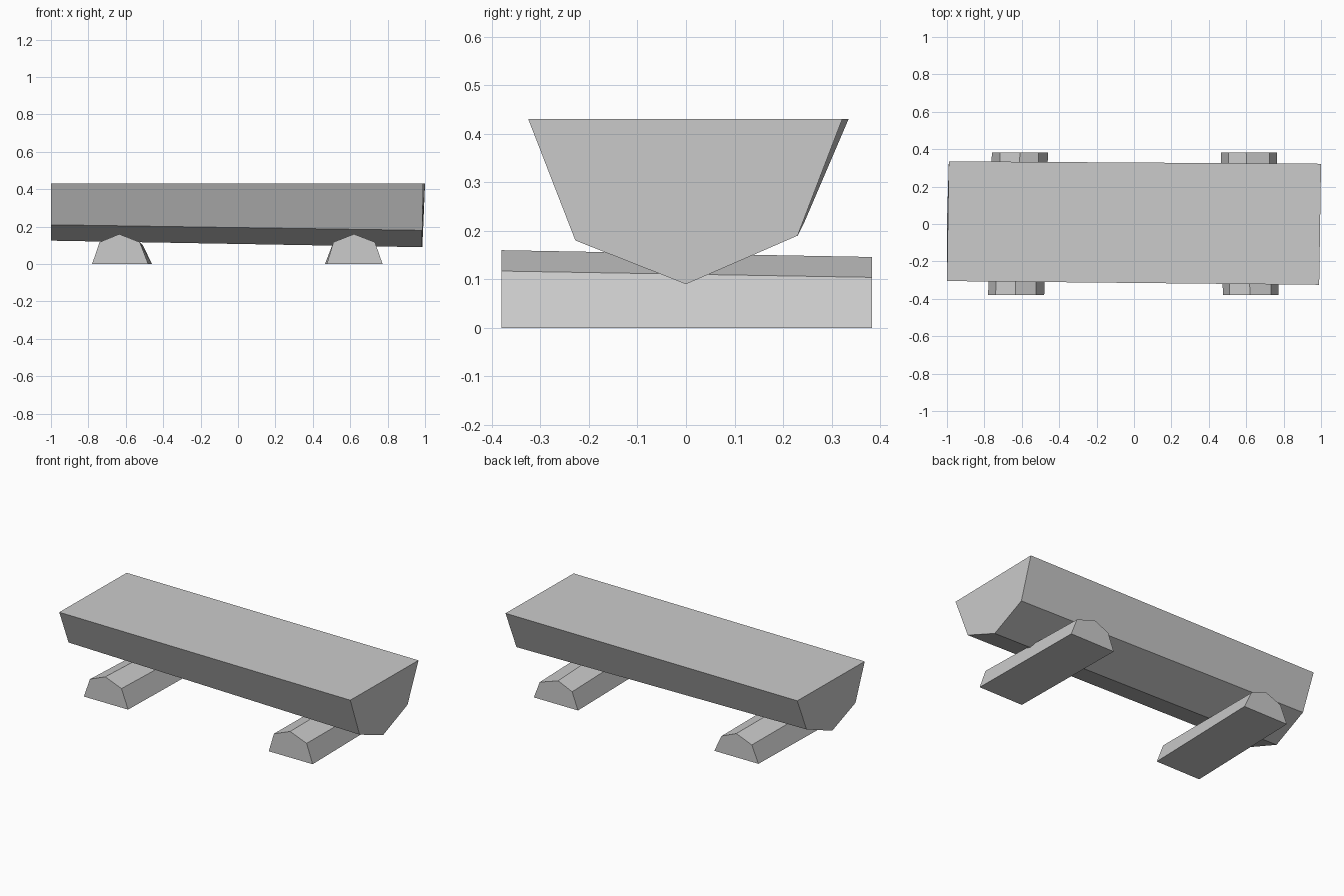
import bpy
import bmesh

cube = bpy.data.objects.get("Cube")
if cube:
    bpy.data.objects.remove(cube, do_unlink=True)

grey = bpy.data.materials.new("plain grey")
grey.use_nodes = True
colour = (0.6, 0.6, 0.6, 1)
grey.diffuse_color = colour
grey.node_tree.nodes["Principled BSDF"].inputs["Base Color"].default_value = colour


def loft(name, start, end):
    """Flat-sided beam between two matching end outlines."""
    bm = bmesh.new()
    a = [bm.verts.new(p) for p in start]
    b = [bm.verts.new(p) for p in end]
    bm.faces.new(a)
    bm.faces.new(b)
    for i in range(len(a)):
        j = (i + 1) % len(a)
        bm.faces.new((a[i], a[j], b[j], b[i]))
    bmesh.ops.recalc_face_normals(bm, faces=bm.faces)
    mesh = bpy.data.meshes.new(name)
    bm.to_mesh(mesh)
    bm.free()
    mesh.materials.append(grey)
    obj = bpy.data.objects.new(name, mesh)
    bpy.context.collection.objects.link(obj)


# Split-log seat: flat top, slanted sides, keel underneath
loft("seat",
     [(-1, -0.305, 0.43), (-1, -0.215, 0.21), (-1, 0.01, 0.125),
      (-0.99, 0.245, 0.22), (-0.99, 0.335, 0.43)],
     [(0.99, -0.325, 0.43), (0.985, -0.228, 0.18), (0.985, 0, 0.09),
      (0.99, 0.23, 0.19), (1, 0.322, 0.43)])


# Two small split logs lying crosswise as feet
def foot(name, front_xs, back_xs):
    front_zs = (0, 0.117, 0.16, 0.117, 0)
    back_zs = (0, 0.104, 0.146, 0.104, 0)
    loft(name,
         [(x, -0.38, z) for x, z in zip(front_xs, front_zs)],
         [(x, 0.383, z) for x, z in zip(back_xs, back_zs)])


foot("right_foot", (-0.78, -0.74, -0.635, -0.525, -0.48),
     (-0.76, -0.715, -0.61, -0.51, -0.46))
foot("left_foot", (0.475, 0.51, 0.62, 0.732, 0.773),
     (0.465, 0.505, 0.6, 0.725, 0.765))
